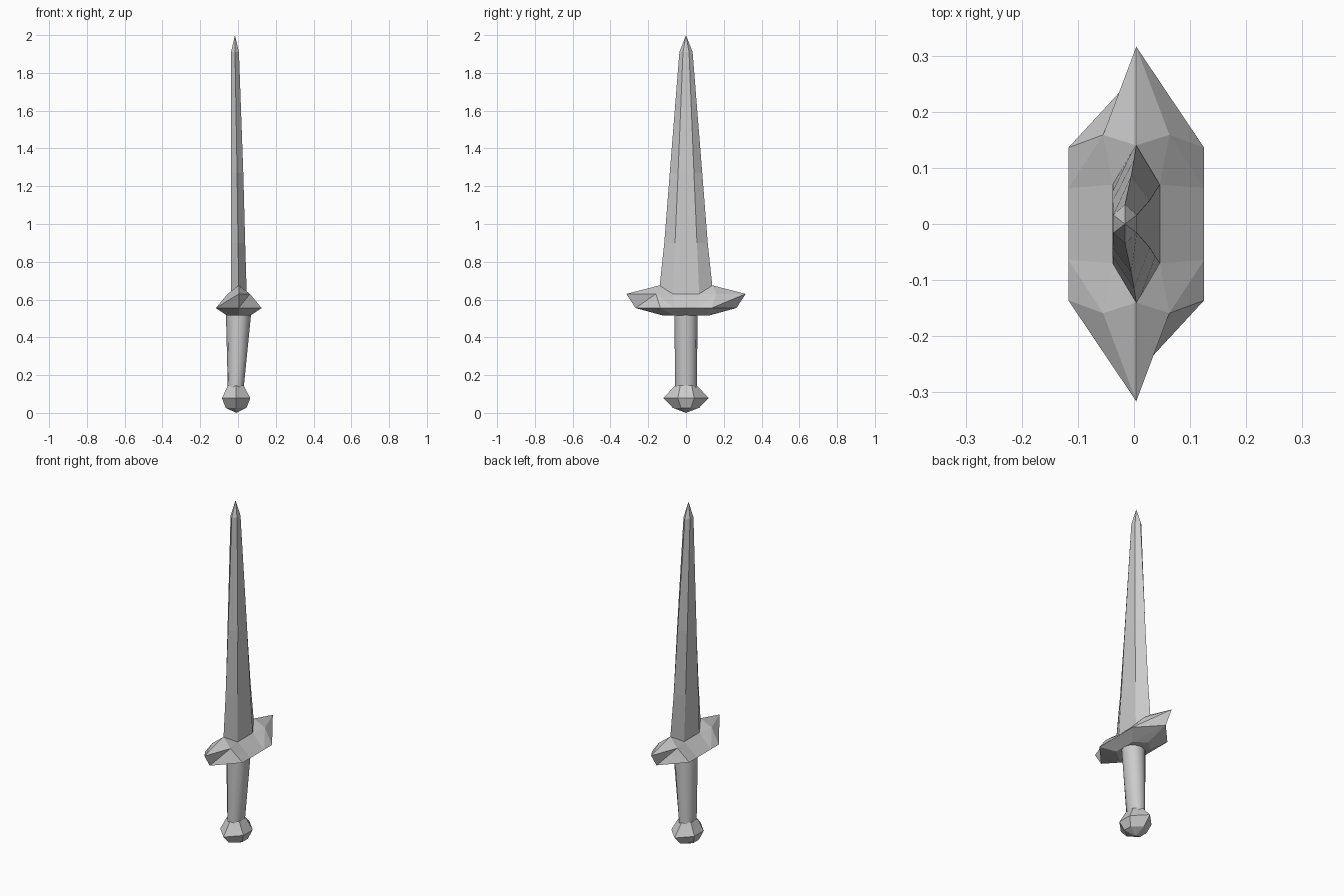
import bpy, bmesh
from math import sin, cos, pi, radians

if "Cube" in bpy.data.objects:
    bpy.data.objects.remove(bpy.data.objects["Cube"])


def finish(name, bm, smooth=False):
    bmesh.ops.remove_doubles(bm, verts=bm.verts, dist=0.0005)
    bmesh.ops.recalc_face_normals(bm, faces=bm.faces)
    mesh = bpy.data.meshes.new(name)
    bm.to_mesh(mesh)
    bm.free()
    obj = bpy.data.objects.new(name, mesh)
    bpy.context.collection.objects.link(obj)
    if smooth:
        bpy.ops.object.select_all(action='DESELECT')
        obj.select_set(True)
        bpy.context.view_layer.objects.active = obj
        bpy.ops.object.shade_smooth_by_angle(angle=radians(35))
    return obj


def hexagon(z, cx, hx, fy, hy):
    """Six-sided section: points at +-hy, flats at cx +- hx spanning +-fy."""
    return [(cx, hy, z), (cx - hx, fy, z), (cx - hx, -fy, z),
            (cx, -hy, z), (cx + hx, -fy, z), (cx + hx, fy, z)]


def ellipse(z, cx, rx, ry, n=12):
    return [(cx + rx * cos(2 * pi * i / n), ry * sin(2 * pi * i / n), z)
            for i in range(n)]


def loft(name, sections, apex=None, base_apex=None, smooth=False):
    """Skin a stack of sections, closing each end with a cap or a point."""
    bm = bmesh.new()
    rings = [[bm.verts.new(p) for p in s] for s in sections]
    n = len(rings[0])
    for a, b in zip(rings, rings[1:]):
        for i in range(n):
            j = (i + 1) % n
            bm.faces.new((a[i], a[j], b[j], b[i]))
    for ring, point in ((rings[0], base_apex), (rings[-1], apex)):
        if point:
            tip = bm.verts.new(point)
            for i in range(n):
                bm.faces.new((ring[i], ring[(i + 1) % n], tip))
        else:
            bm.faces.new(ring)
    return finish(name, bm, smooth)


# Blade: six-sided taper leaning slightly toward -x
loft("blade", [hexagon(0.60, 0.005, 0.042, 0.071, 0.147),
               hexagon(0.90, 0.0, 0.038, 0.058, 0.115),
               hexagon(1.27, -0.005, 0.033, 0.042, 0.086),
               hexagon(1.91, -0.016, 0.021, 0.016, 0.035)],
     apex=(-0.016, 0, 2.0))

# Grip: rounded, narrowing toward the pommel
loft("grip", [ellipse(0.13, -0.012, 0.042, 0.058),
              ellipse(0.53, 0.003, 0.067, 0.061)], smooth=True)

# Pommel: faceted knob
loft("pommel", [hexagon(0.027, -0.010, 0.055, 0.026, 0.070),
                hexagon(0.078, -0.010, 0.075, 0.043, 0.120),
                hexagon(0.145, -0.012, 0.042, 0.030, 0.058)],
     base_apex=(-0.010, 0, 0.0))

# Crossguard: one quarter repeated four times, diagonals alternating
bm = bmesh.new()
CX = 0.004
for sx in (1, -1):
    for sy in (1, -1):
        def p(x, y, z):
            return (CX + sx * x, sy * y, z)
        end_top = p(0, 0.316, 0.63)
        end_low = p(0, 0.267, 0.555)
        ridge = p(0, 0.14, 0.675)
        shoulder = p(0.059, 0.159, 0.63)
        blade_corner = p(0.042, 0.07, 0.63)
        corner = p(0.121, 0.136, 0.555)
        side = p(0.121, 0.064, 0.555)
        side_mid = p(0.121, 0, 0.555)
        blade_mid = p(0.042, 0, 0.63)
        low_end = p(0, 0.12, 0.515)
        low_side = p(0.064, 0.065, 0.517)
        low_mid = p(0.064, 0, 0.517)
        centre = p(0, 0, 0.517)
        faces = [(end_top, ridge, shoulder), (ridge, blade_corner, shoulder),
                 (shoulder, blade_corner, side), (shoulder, side, corner),
                 (blade_corner, blade_mid, side_mid, side),
                 (end_low, corner, low_side), (end_low, low_side, low_end),
                 (corner, side, low_side), (side, side_mid, low_mid, low_side),
                 (low_end, low_side, low_mid, centre)]
        if sx == sy:
            faces += [(end_top, shoulder, corner), (end_top, corner, end_low)]
        else:
            faces += [(end_top, shoulder, end_low), (shoulder, corner, end_low)]
        for f in faces:
            bm.faces.new([bm.verts.new(v) for v in f])
finish("crossguard", bm)
